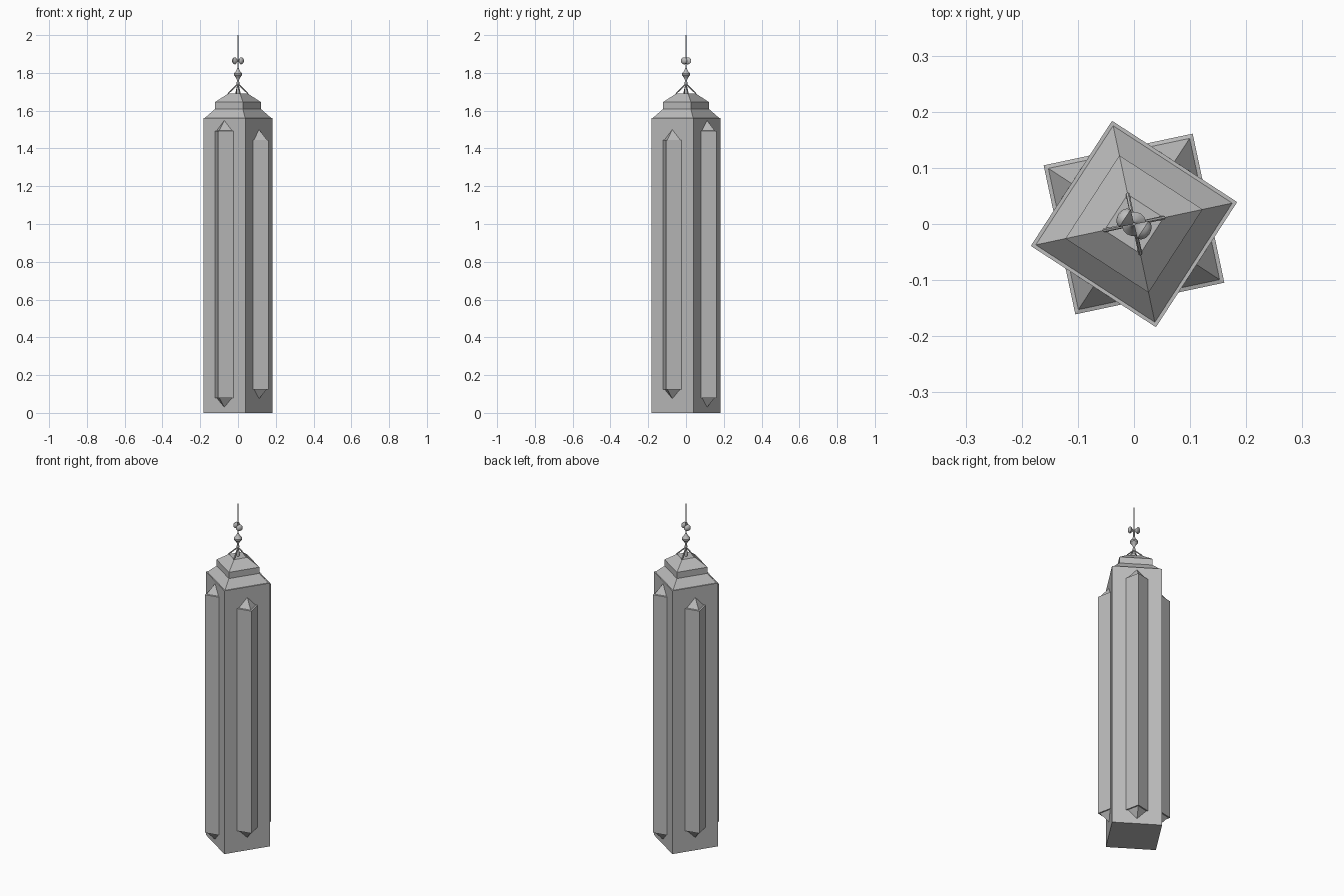
import bpy, bmesh, math
from mathutils import Vector, Matrix

if "Cube" in bpy.data.objects:
    bpy.data.objects.remove(bpy.data.objects["Cube"], do_unlink=True)

stone = bpy.data.materials.new("grey stone")
stone.use_nodes = True
GREY = (0.5, 0.5, 0.5, 1)
stone.diffuse_color = GREY
stone.node_tree.nodes["Principled BSDF"].inputs["Base Color"].default_value = GREY

TURN = math.radians(12)      # heading of the tower's first corner


def stack(name, rings, sides=4, angle=TURN, matrix=Matrix(), smooth=False):
    """Solid made of stacked regular rings, each given as (radius, height)."""
    bm = bmesh.new()
    loops = []
    for r, z in rings:
        n = 1 if r == 0 else sides
        loops.append([bm.verts.new((r * math.cos(angle + math.tau * i / sides),
                                    r * math.sin(angle + math.tau * i / sides), z))
                      for i in range(n)])
    for a, b in zip(loops, loops[1:]):
        for i in range(sides):
            j = (i + 1) % sides
            quad = [a[i % len(a)], a[j % len(a)], b[j % len(b)], b[i % len(b)]]
            bm.faces.new(list(dict.fromkeys(quad)))
    for end in (loops[0], loops[-1]):
        if len(end) > 2:
            bm.faces.new(end)
    bmesh.ops.recalc_face_normals(bm, faces=bm.faces)
    bm.transform(matrix)
    mesh = bpy.data.meshes.new(name)
    bm.to_mesh(mesh)
    bm.free()
    mesh.materials.append(stone)
    obj = bpy.data.objects.new(name, mesh)
    bpy.context.collection.objects.link(obj)
    if smooth:
        bpy.ops.object.select_all(action='DESELECT')
        obj.select_set(True)
        bpy.context.view_layer.objects.active = obj
        bpy.ops.object.shade_smooth_by_angle(angle=math.radians(35))
    return obj


def along(start, end):
    """Matrix that lays the z axis from start towards end."""
    d = Vector(end) - Vector(start)
    return Matrix.Translation(start) @ d.to_track_quat('Z', 'Y').to_matrix().to_4x4()


# Square shaft and its two-tier roof
stack("tower_shaft", [(0.188, 0), (0.188, 1.562)])
stack("tower_roof", [(0.179, 1.562), (0.125, 1.608), (0.125, 1.645), (0.054, 1.69)])

# Pointed corner bays on the four walls, alternating tall and short
for k in range(4):
    a = TURN + math.radians(45 + 90 * k)
    low, high = (0.03, 1.548) if k % 2 == 0 else (0.075, 1.5)
    rings = [(0, low), (0.049, low + 0.05), (0.059, low + 0.05),
             (0.059, high - 0.056), (0.049, high - 0.054), (0, high)]
    place = Matrix.Translation((0.133 * math.cos(a), 0.133 * math.sin(a), 0))
    stack(f"wall_bay_{k + 1}", rings, angle=a, matrix=place)

# Four struts holding the finial
for k in range(4):
    a = TURN + math.radians(90 * k)
    foot = (0.055 * math.cos(a), 0.055 * math.sin(a), 1.69)
    top = (0, 0, 1.742)
    length = (Vector(top) - Vector(foot)).length
    stack(f"finial_strut_{k + 1}", [(0.0035, 0), (0.0035, length)], sides=6,
          matrix=along(foot, top))

# Turned finial with a disc bead, and the thin mast
stack("finial_stem", [(0.008, 1.69), (0.008, 1.715), (0.004, 1.735), (0.008, 1.745),
                      (0.005, 1.76), (0.011, 1.775), (0.022, 1.788), (0.022, 1.796),
                      (0.011, 1.81), (0.004, 1.825), (0.004, 1.86)],
      sides=16, smooth=True)
stack("mast", [(0.0028, 1.69), (0.0028, 2.0)], sides=8)

# Bow-tie ornament: two round-ended cones meeting at the mast
for side, turn in (("left", -33), ("right", 147)):
    a = math.radians(turn)
    centre = Vector((0, 0, 1.864))
    tip = centre + Vector((math.cos(a), math.sin(a), 0))
    stack(f"bow_cone_{side}", [(0, 0), (0.019, 0.019), (0.0165, 0.026), (0.01, 0.031),
                               (0, 0.033)],
          sides=16, matrix=along(centre, tip), smooth=True)
